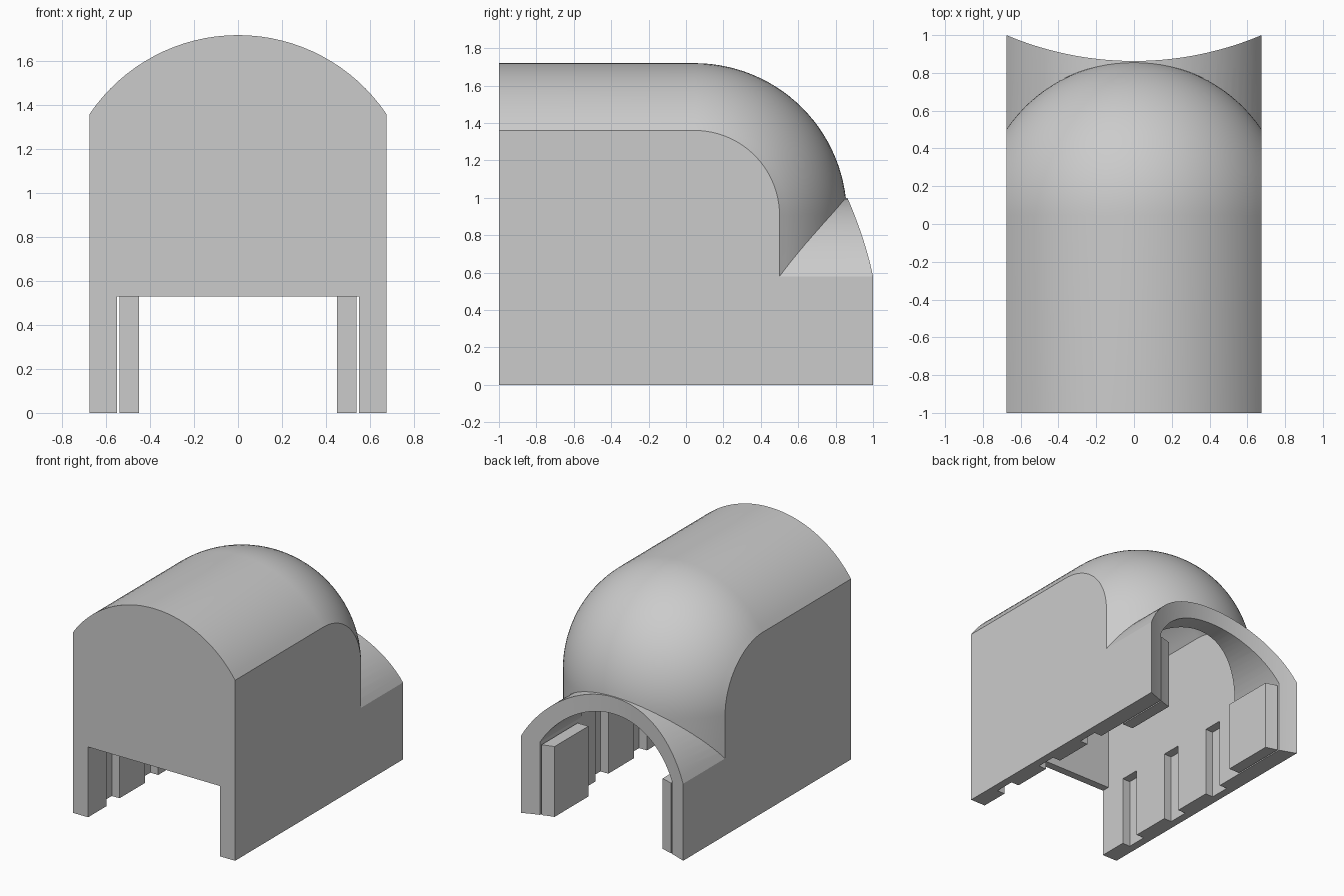
import bpy, bmesh
from math import sqrt, asin, sin, cos, pi, radians

if "Cube" in bpy.data.objects:
    bpy.data.objects.remove(bpy.data.objects["Cube"], do_unlink=True)

HALF = 0.676        # outer half width
INNER = 0.55        # inner half width
WALL = HALF - INNER
ROOF_R, ROOF_Z = 0.815, 0.905     # roof radius and centre height
DOME_Y = 0.045                    # dome centre
ARCH_R, ARCH_Z = 0.754, 0.246     # porch arch radius and centre height
DOOR_H = 0.53
END_R, END_Y = 1.736, 0.863       # hollow curve of the porch end in plan

stone = bpy.data.materials.new("light_grey")
stone.use_nodes = True
grey = (0.6, 0.6, 0.6, 1)
stone.diffuse_color = grey
stone.node_tree.nodes["Principled BSDF"].inputs["Base Color"].default_value = grey


def loft(name, x0, x1, radius, section, steps=32):
    """Skin the (y, z) outlines given by section(x) from x0 to x1."""
    bm = bmesh.new()
    a0, a1 = asin(x0 / radius), asin(x1 / radius)
    rings = []
    for i in range(steps + 1):
        x = radius * sin(a0 + (a1 - a0) * i / steps)
        rings.append([bm.verts.new((x, y, z)) for y, z in section(x)])
    n = len(rings[0])
    for a, b in zip(rings, rings[1:]):
        for j in range(n):
            k = (j + 1) % n
            bm.faces.new((a[j], a[k], b[k], b[j]))
    bm.faces.new(rings[0])
    bm.faces.new(rings[-1])
    bmesh.ops.recalc_face_normals(bm, faces=bm.faces)
    mesh = bpy.data.meshes.new(name)
    bm.to_mesh(mesh)
    bm.free()
    mesh.materials.append(stone)
    obj = bpy.data.objects.new(name, mesh)
    bpy.context.collection.objects.link(obj)
    return obj


def box(name, x0, x1, y0, y1, z0, z1):
    return loft(name, x0, x1, 2, lambda x: [(y0, z0), (y0, z1), (y1, z1), (y1, z0)], 1)


def combine(target, tool, operation):
    mod = target.modifiers.new("cut", 'BOOLEAN')
    mod.operation, mod.object, mod.solver = operation, tool, 'EXACT'
    bpy.context.view_layer.objects.active = target
    bpy.ops.object.modifier_apply(modifier=mod.name)
    bpy.data.objects.remove(tool, do_unlink=True)


def porch_end(x):
    return END_Y + END_R - sqrt(END_R ** 2 - x * x)


def hall_section(radius, front, floor):
    """Straight vault running back into a quarter-round dome."""
    def section(x):
        r = sqrt(radius ** 2 - x * x)
        arc = [(DOME_Y + r * sin(t * pi / 56), ROOF_Z + r * cos(t * pi / 56)) for t in range(29)]
        return [(front, floor), (front, ROOF_Z + r)] + arc + [(DOME_Y + r, floor)]
    return section


def porch_section(radius, extra, floor):
    """Arched tunnel whose far end is hollowed in plan."""
    def section(x):
        top = ARCH_Z + sqrt(radius ** 2 - x * x)
        end = porch_end(x) + extra
        return [(0.1, floor), (0.1, top), (end, top), (end, floor)]
    return section


# Outer masses
hall = loft("vaulted_hall", -HALF, HALF, ROOF_R, hall_section(ROOF_R, -1, 0))
combine(hall, loft("porch", -HALF, HALF, ARCH_R, porch_section(ARCH_R, 0, 0)), 'UNION')

# Hollow interior, porch tunnel and front doorway
r = ROOF_R - WALL
combine(hall, loft("hollow", -INNER, INNER, r, hall_section(r, -0.94, -0.1)), 'DIFFERENCE')
r = ARCH_R - WALL
combine(hall, loft("tunnel", -INNER, INNER, r, porch_section(r, 0.2, -0.1)), 'DIFFERENCE')
combine(hall, box("doorway", -INNER, INNER, -1.1, -0.5, -0.1, DOOR_H), 'DIFFERENCE')

# Wall niches
for side in (-1, 1):
    for i in range(3):
        y = -0.78 + 0.46 * i
        x0, x1 = sorted((side * 0.5, side * 0.615))
        combine(hall, box("niche", x0, x1, y, y + 0.155, -0.1, DOOR_H), 'DIFFERENCE')

# Free-standing blocks beside the porch opening
parts = [hall]
for side, label in ((-1, "right"), (1, "left")):
    x0, x1 = sorted((side * 0.45, side * 0.54))
    parts.append(loft(label + "_porch_block", x0, x1, 2, lambda x: [
        (0.52, 0), (0.52, DOOR_H), (porch_end(x), DOOR_H), (porch_end(x), 0)], 4))

# Smooth curves, crisp edges
bpy.ops.object.select_all(action='DESELECT')
for obj in parts:
    obj.select_set(True)
bpy.context.view_layer.objects.active = hall
bpy.ops.object.shade_smooth_by_angle(angle=radians(25))
